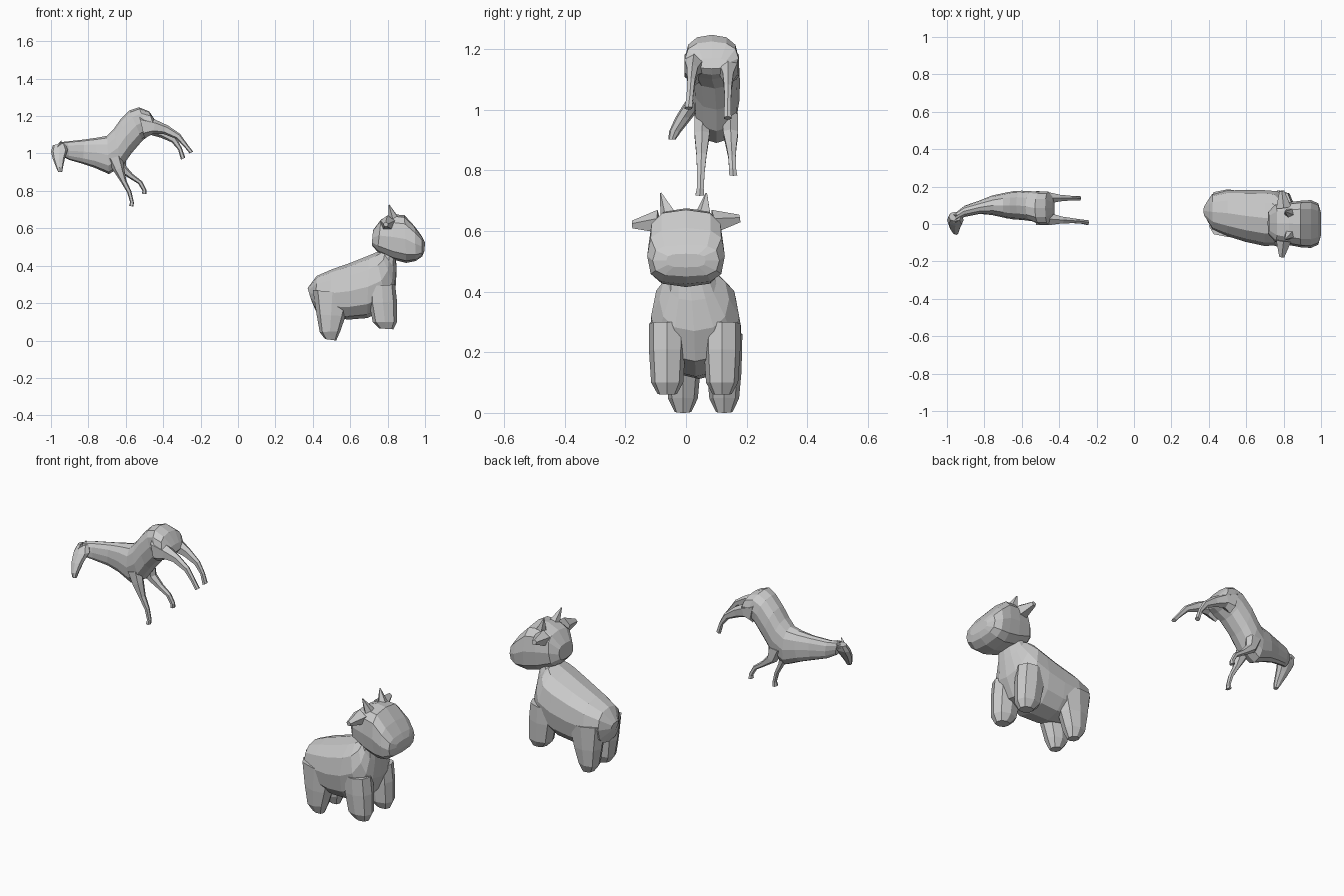
import bpy, bmesh, math
from mathutils import Vector


def make(name, bm):
    bmesh.ops.recalc_face_normals(bm, faces=bm.faces[:])
    me = bpy.data.meshes.new(name)
    bm.to_mesh(me)
    bm.free()
    ob = bpy.data.objects.new(name, me)
    bpy.context.collection.objects.link(ob)
    return ob


def loft(name, rings, n=12, power=0.85):
    """Each ring: top x, top z, bottom x, bottom z, centre y, half width."""
    bm = bmesh.new()
    loops = []
    for xt, zt, xb, zb, y, w in rings:
        c = Vector(((xt + xb) / 2, y, (zt + zb) / 2))
        up = Vector(((xt - xb) / 2, 0, (zt - zb) / 2))
        loop = []
        for i in range(n):
            a = 2 * math.pi * i / n
            u = math.copysign(abs(math.cos(a)) ** power, math.cos(a))
            s = math.copysign(abs(math.sin(a)) ** power, math.sin(a))
            loop.append(bm.verts.new(c + up * u + Vector((0, w * s, 0))))
        loops.append(loop)
    for a, b in zip(loops, loops[1:]):
        for i in range(n):
            j = (i + 1) % n
            bm.faces.new((a[i], a[j], b[j], b[i]))
    bm.faces.new(loops[0])
    bm.faces.new(loops[-1])
    return make(name, bm)


def limb(name, rings, y0, y1, n):
    """Leg whose y runs from y0 at the body to y1 at the foot."""
    k = len(rings) - 1
    loft(name, [r[:4] + (y0 + (y1 - y0) * i / k, r[4]) for i, r in enumerate(rings)], n)


def spike(name, base, tip, r0, r1, n=5):
    """Tapered ear or horn between two points."""
    base, tip = Vector(base), Vector(tip)
    d = tip - base
    bm = bmesh.new()
    bmesh.ops.create_cone(bm, cap_ends=True, segments=n, radius1=r0, radius2=r1, depth=d.length)
    ob = make(name, bm)
    ob.rotation_mode = 'QUATERNION'
    ob.rotation_quaternion = d.to_track_quat('Z', 'Y')
    ob.location = (base + tip) / 2


# Calf: body with neck
loft("calf_body", [
    (.372, .28, .39, .22, .07, .03),
    (.42, .345, .415, .16, .065, .095),
    (.50, .38, .49, .125, .058, .122),
    (.60, .415, .59, .112, .043, .138),
    (.70, .455, .69, .12, .032, .149),
    (.735, .47, .80, .17, .03, .145),
    (.76, .48, .842, .27, .027, .115),
    (.765, .485, .848, .37, .02, .08),
    (.78, .52, .845, .44, .01, .065)])

# Calf: head
loft("calf_head", [
    (.722, .59, .715, .51, .005, .06),
    (.765, .648, .745, .475, .004, .10),
    (.83, .675, .83, .432, .002, .115),
    (.89, .67, .90, .415, 0, .125),
    (.945, .61, .95, .425, 0, .128),
    (.985, .555, .985, .45, 0, .11),
    (1.0, .525, .997, .48, 0, .065)], 12, 0.65)

# Calf: legs
calf_front = [(.70, .29, .84, .30, .06), (.70, .20, .85, .21, .06),
              (.72, .10, .85, .10, .053), (.755, .065, .83, .06, .032)]
calf_rear = [(.40, .27, .61, .25, .06), (.42, .14, .575, .13, .057),
             (.437, .045, .547, .05, .049), (.465, .008, .525, 0, .028)]
for side, front_y, rear_y in (("near", -.062, -.01), ("far", .119, .126)):
    limb("calf_front_leg_" + side, calf_front, front_y, front_y, 8)
    limb("calf_rear_leg_" + side, calf_rear, rear_y, rear_y, 8)

# Calf: ears and horns
for side, s in (("near", -1), ("far", 1)):
    spike("calf_ear_" + side, (.80, s * .09, .628), (.79, s * .177, .63 + s * .01), .042, .014)
    spike("calf_horn_" + side, (.83, s * .058, .655), (.808, s * .075 - .008, .725), .028, .003)

# Horse: neck and body
loft("horse_body", [
    (-.955, 1.06, -.94, .985, .04, .025),
    (-.91, 1.065, -.90, .965, .068, .03),
    (-.82, 1.075, -.83, .945, .09, .036),
    (-.75, 1.085, -.77, .925, .10, .052),
    (-.70, 1.095, -.69, .89, .10, .066),
    (-.665, 1.13, -.62, .93, .10, .076),
    (-.63, 1.18, -.57, 1.0, .10, .078),
    (-.58, 1.23, -.51, 1.07, .095, .08),
    (-.53, 1.247, -.47, 1.10, .085, .088),
    (-.475, 1.225, -.44, 1.115, .085, .088),
    (-.437, 1.17, -.425, 1.135, .085, .055)])

# Horse: head turned to one side
loft("horse_head", [
    (-.99, 1.045, -.925, 1.055, .04, .025),
    (-1.0, 1.01, -.91, 1.02, .022, .032),
    (-.99, .97, -.925, .975, -.008, .028),
    (-.972, .925, -.935, .93, -.036, .02),
    (-.962, .902, -.94, .902, -.046, .012)], 8)
for side, y in (("near", .018), ("far", .05)):
    spike("horse_ear_" + side, (-.965, y, 1.03), (-.945, y - .004, 1.068), .014, .002, 4)

# Horse: hind legs kicked out
limb("horse_hind_leg_near", [
    (-.53, 1.21, -.50, 1.08, .04), (-.44, 1.18, -.455, 1.105, .034),
    (-.375, 1.15, -.40, 1.105, .02), (-.31, 1.105, -.33, 1.078, .014),
    (-.267, 1.045, -.287, 1.035, .012), (-.24, 1.01, -.258, 1.0, .014)], .03, .008, 6)
limb("horse_hind_leg_far", [
    (-.53, 1.21, -.50, 1.08, .04), (-.45, 1.17, -.47, 1.10, .034),
    (-.39, 1.135, -.415, 1.085, .02), (-.33, 1.085, -.355, 1.06, .014),
    (-.30, 1.03, -.32, 1.02, .012), (-.282, .978, -.305, .967, .014)], .14, .137, 6)

# Horse: front legs
limb("horse_front_leg_near", [
    (-.70, .97, -.62, .99, .03), (-.665, .905, -.61, .93, .028),
    (-.625, .845, -.597, .857, .019), (-.592, .79, -.57, .797, .014),
    (-.577, .74, -.557, .74, .013), (-.582, .72, -.558, .716, .016)], .055, .045, 6)
limb("horse_front_leg_far", [
    (-.69, .98, -.60, .99, .03), (-.65, .91, -.60, .935, .028),
    (-.582, .868, -.562, .89, .019), (-.533, .838, -.513, .852, .014),
    (-.511, .80, -.49, .807, .013), (-.513, .785, -.49, .782, .015)], .145, .156, 6)
